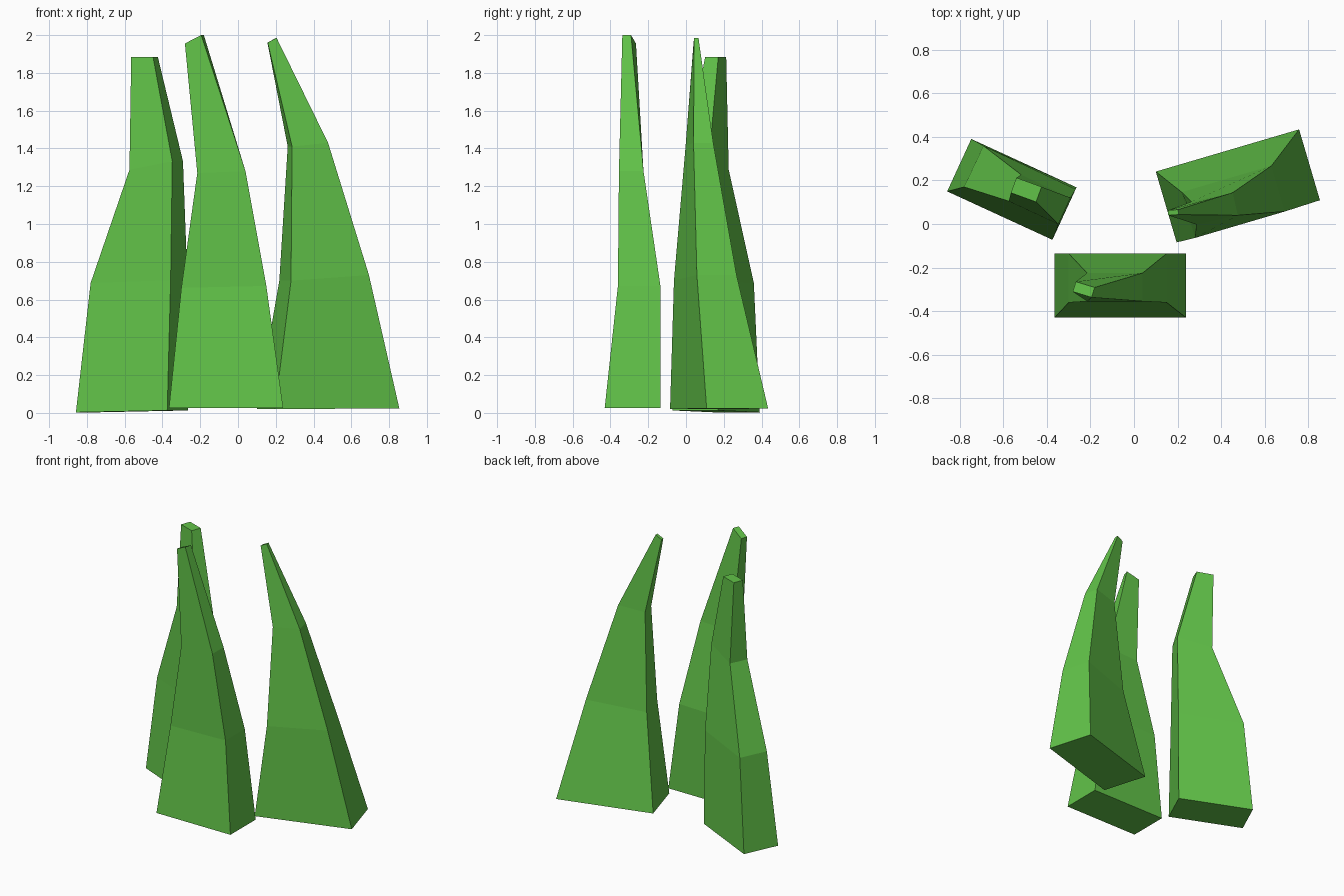
import bpy, bmesh
from math import radians
from mathutils import Vector, Matrix

if "Cube" in bpy.data.objects:
    bpy.data.objects.remove(bpy.data.objects["Cube"])

green = bpy.data.materials.new("leaf_green")
green.diffuse_color = (0.12, 0.54, 0.065, 1)
green.use_nodes = True
green.node_tree.nodes["Principled BSDF"].inputs["Base Color"].default_value = green.diffuse_color


def blade(name, sections):
    """Loft tilted rectangles: centre x, centre y, length, depth, yaw, z, rise."""
    bm = bmesh.new()
    rings = []
    for cx, cy, length, depth, yaw, z, rise in sections:
        turn = Matrix.Rotation(radians(yaw), 3, 'Z')
        ring = []
        for u, v in ((-.5, -.5), (.5, -.5), (.5, .5), (-.5, .5)):
            p = turn @ Vector((u * length, v * depth, u * rise))
            ring.append(bm.verts.new(p + Vector((cx, cy, z))))
        rings.append(ring)
    for low, high in zip(rings, rings[1:]):
        for i in range(4):
            j = (i + 1) % 4
            bm.faces.new((low[i], low[j], high[j], high[i]))
    bm.faces.new(rings[0][::-1])
    bm.faces.new(rings[-1])
    bmesh.ops.recalc_face_normals(bm, faces=bm.faces)
    mesh = bpy.data.meshes.new(name)
    bm.to_mesh(mesh)
    bm.free()
    mesh.materials.append(green)
    bpy.context.collection.objects.link(bpy.data.objects.new(name, mesh))


# Front blade, leaning left at the tip
blade("front_grass_blade", [
    (-.063, -.283, .605, .295, 0, .025, 0),
    (-.075, -.248, .450, .225, 0, .667, .01),
    (-.088, -.290, .255, .130, 0, 1.275, .01),
    (-.231, -.301, .090, .048, -17, 1.978, .045)])

# Left blade, blunt tip
blade("left_grass_blade", [
    (-.561, .159, .532, .265, -24.7, .008, .01),
    (-.524, .165, .468, .209, -25.2, .695, .015),
    (-.433, .1125, .250, .134, -25, 1.31, .045),
    (-.495, .157, .123, .074, -20, 1.885, 0)])

# Right blade, broad base and narrow curled tip
blade("right_grass_blade", [
    (.477, .175, .686, .339, 16.4, .022, .005),
    (.456, .102, .430, .219, 16.4, .715, .03),
    (.370, .071, .195, .107, 12.5, 1.42, .02),
    (.180, .053, .047, .023, 4, 1.973, .025)])
